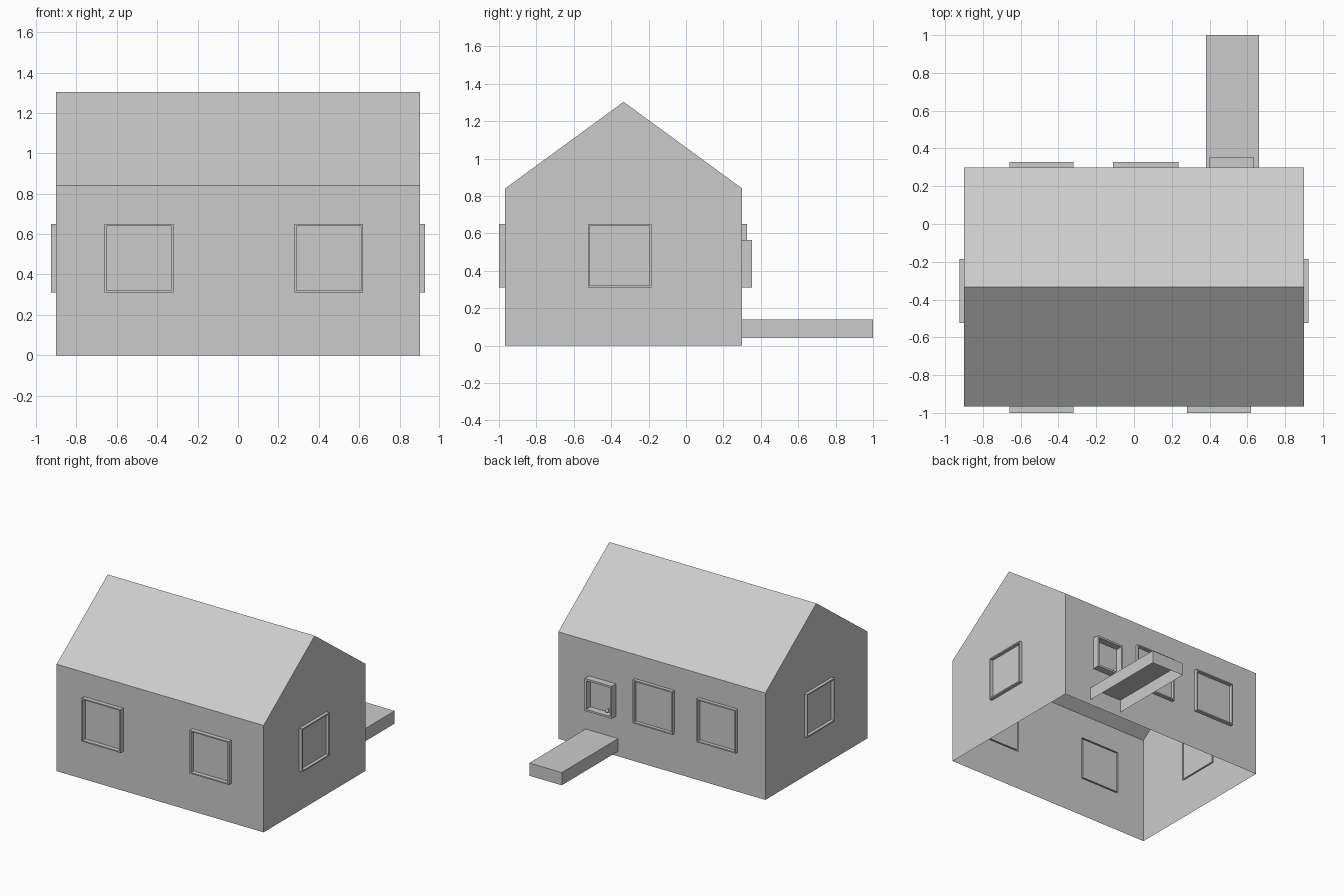
import bpy
import bmesh
from mathutils import Vector

if "Cube" in bpy.data.objects:
    bpy.data.objects.remove(bpy.data.objects["Cube"], do_unlink=True)

grey = bpy.data.materials.new("plain_grey")
grey.use_nodes = True
grey.diffuse_color = (0.6, 0.6, 0.6, 1)
grey.node_tree.nodes["Principled BSDF"].inputs["Base Color"].default_value = (0.6, 0.6, 0.6, 1)

HALF, FRONT, BACK = 0.9, -0.967, 0.3
EAVE, RIDGE = 0.84, 1.303
MID = (FRONT + BACK) / 2
SILL, HEAD = 0.31, 0.65


def finish(name, bm):
    mesh = bpy.data.meshes.new(name)
    bm.to_mesh(mesh)
    bm.free()
    mesh.materials.append(grey)
    obj = bpy.data.objects.new(name, mesh)
    bpy.context.collection.objects.link(obj)
    return obj


def facing(bm, direction):
    bm.normal_update()
    return [f for f in bm.faces if f.normal.dot(direction) > 0.99]


def opening(bm, out, low, high, bottom, top, frame, depth):
    """Cut a rectangle into one wall and raise a frame around its pane."""
    out = Vector(out)
    along = Vector((abs(out.y), abs(out.x), 0))
    up = Vector((0, 0, 1))
    for axis, value in ((along, low), (along, high), (up, bottom), (up, top)):
        faces = facing(bm, out)
        edges = {e for f in faces for e in f.edges}
        verts = {v for f in faces for v in f.verts}
        bmesh.ops.bisect_plane(bm, geom=faces + list(edges) + list(verts),
                               plane_co=axis * value, plane_no=axis)
    middle = ((low + high) / 2, (bottom + top) / 2)
    pane = min(facing(bm, out), key=lambda f: (
        abs(f.calc_center_median().dot(along) - middle[0])
        + abs(f.calc_center_median().z - middle[1])))
    ring = bmesh.ops.inset_region(bm, faces=[pane], thickness=frame,
                                  use_even_offset=True)["faces"]
    raised = bmesh.ops.extrude_face_region(bm, geom=ring)["geom"]
    bmesh.ops.translate(bm, vec=out * depth,
                        verts=[g for g in raised if isinstance(g, bmesh.types.BMVert)])
    bmesh.ops.delete(bm, geom=[f for f in ring if f.is_valid], context="FACES_ONLY")


# House shell, open underneath: gable profile swept along x
bm = bmesh.new()
profile = [(FRONT, 0), (FRONT, EAVE), (MID, RIDGE), (BACK, EAVE), (BACK, 0)]
left = [bm.verts.new((HALF, y, z)) for y, z in profile]
right = [bm.verts.new((-HALF, y, z)) for y, z in profile]
bm.faces.new(left[::-1])
bm.faces.new(right)
for i in range(len(profile) - 1):
    bm.faces.new((left[i], left[i + 1], right[i + 1], right[i]))

# Windows and door frame raised out of the walls
for low, high in ((-0.66, -0.32), (0.28, 0.62)):
    opening(bm, (0, -1, 0), low, high, SILL, HEAD, 0.01, 0.033)
for low, high in ((-0.66, -0.32), (-0.11, 0.235)):
    opening(bm, (0, 1, 0), low, high, SILL, HEAD, 0.01, 0.027)
for side in (-1, 1):
    opening(bm, (side, 0, 0), -0.525, -0.185, SILL, HEAD, 0.01, 0.025)
opening(bm, (0, 1, 0), 0.4, 0.635, 0.14, 0.565, 0.015, 0.053)
finish("house_shell", bm)

# Porch slab, hollow underneath and open toward the wall
bm = bmesh.new()
bmesh.ops.create_cube(bm, size=1)
for v in bm.verts:
    v.co = v.co * Vector((0.282, 0.7, 0.1)) + Vector((0.521, 0.65, 0.09))
hidden = facing(bm, Vector((0, 0, -1))) + facing(bm, Vector((0, -1, 0)))
bmesh.ops.delete(bm, geom=hidden, context="FACES")
finish("porch", bm)

# Door knob on a short stem
bpy.ops.mesh.primitive_uv_sphere_add(segments=16, ring_count=8, radius=0.014,
                                     location=(0.455, BACK + 0.03, 0.35))
knob = bpy.context.object
knob.name = "door_knob"
bpy.ops.object.shade_smooth()
bpy.ops.mesh.primitive_cylinder_add(vertices=12, radius=0.006, depth=0.025,
                                    location=(0.455, BACK + 0.012, 0.35),
                                    rotation=(1.5708, 0, 0))
stem = bpy.context.object
stem.name = "door_knob_stem"
bpy.ops.object.shade_smooth_by_angle()
for obj in (knob, stem):
    obj.data.materials.append(grey)
